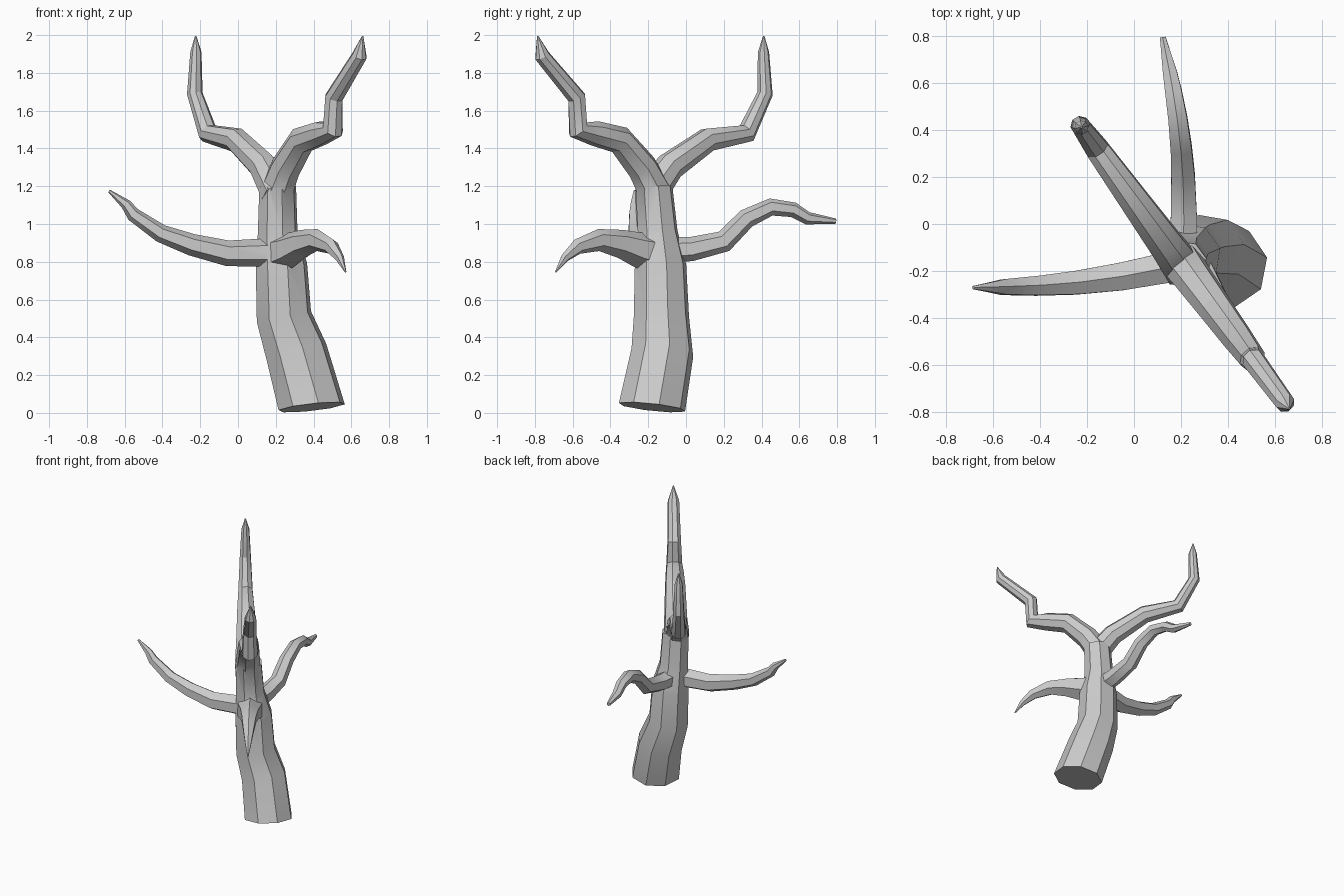
import bpy, bmesh, math
from mathutils import Vector

if "Cube" in bpy.data.objects:
    bpy.data.objects.remove(bpy.data.objects["Cube"])

def tube(name, c, radii, sides, phase=0.0, first=None):
    """Closed faceted tube along the points c."""
    seg = [(b - a).normalized() for a, b in zip(c, c[1:])]
    tan = [first or seg[0]] + [(a + b).normalized() for a, b in zip(seg, seg[1:])] + [seg[-1]]
    tan[0] = tan[0].normalized()
    ref = Vector((1, 0, 0)) if abs(tan[0].z) > 0.8 else Vector((0, 0, 1))
    u = (ref - tan[0] * ref.dot(tan[0])).normalized()
    bm = bmesh.new()
    rings, prev = [], tan[0]
    for p, t, rad in zip(c, tan, radii):
        u = prev.rotation_difference(t) @ u
        prev = t
        v = t.cross(u)
        rings.append([bm.verts.new(p + rad * (math.cos(a) * u + math.sin(a) * v))
                      for a in (phase + i * math.tau / sides for i in range(sides))])
    for r, s in zip(rings, rings[1:]):
        for i in range(sides):
            j = (i + 1) % sides
            bm.faces.new((r[i], r[j], s[j], s[i]))
    bm.faces.new(rings[0][::-1])
    bm.faces.new(rings[-1])
    bmesh.ops.recalc_face_normals(bm, faces=bm.faces)
    me = bpy.data.meshes.new(name)
    bm.to_mesh(me)
    bm.free()
    ob = bpy.data.objects.new(name, me)
    bpy.context.collection.objects.link(ob)
    return ob

def branch(name, start, end, profile, thick, thin, sides=6, bow=0.0, tip=0.004):
    """Branch in a vertical plane: profile is (distance out, height); merged into the tree."""
    a = Vector((*start, 0))
    d = Vector((*end, 0)) - a
    length = d.length
    d.normalize()
    side = Vector((-d.y, d.x, 0))
    c = [a + d * s + side * bow * math.sin(math.pi * min(s / length, 1)) + Vector((0, 0, z))
         for s, z in profile]
    n = len(c) - 2
    radii = [thick + (thin - thick) * i / n for i in range(n + 1)] + [tip]
    part = tube(name, c, radii, sides, 0.3 if sides == 8 else 0.0)
    bpy.context.view_layer.objects.active = tree
    mod = tree.modifiers.new("join", 'BOOLEAN')
    mod.operation = 'UNION'
    mod.solver = 'EXACT'
    mod.object = part
    bpy.ops.object.modifier_apply(modifier=mod.name)
    bpy.data.objects.remove(part)

# Trunk, bent and tapering, with a tilted foot
trunk = [Vector(p) for p in ((0.39, -0.18, 0.03), (0.31, -0.125, 0.32), (0.243, -0.13, 0.51),
                             (0.23, -0.135, 0.78), (0.21, -0.15, 0.96), (0.21, -0.17, 1.2))]
tree = tube("tree", trunk, (0.18, 0.168, 0.15, 0.14, 0.108, 0.1), 8, 0.2, Vector((-0.11, 0.11, 1)))

# Two tall forks
branch("back_fork", (0.21, -0.19), (-0.23, 0.42),
       ((0, 1.16), (0.13, 1.305), (0.374, 1.445), (0.63, 1.48), (0.75, 1.69), (0.74, 1.91),
        (0.742, 1.995)), 0.09, 0.03, 8)
branch("front_fork", (0.2, -0.16), (0.66, -0.785),
       ((0, 1.16), (0.09, 1.3), (0.237, 1.445), (0.4, 1.48), (0.51, 1.5), (0.52, 1.67),
        (0.747, 1.89), (0.776, 1.995)), 0.092, 0.042, 8)

# Three lower branches
branch("left_branch", (0.22, -0.17), (-0.69, -0.27),
       ((0, 0.85), (0.28, 0.845), (0.47, 0.89), (0.635, 0.95), (0.78, 1.05), (0.82, 1.105),
        (0.908, 1.175)), 0.078, 0.028, bow=0.028, tip=0.008)
branch("front_branch", (0.22, -0.16), (0.57, -0.69),
       ((0, 0.84), (0.12, 0.865), (0.225, 0.895), (0.363, 0.915), (0.497, 0.88), (0.578, 0.82),
        (0.635, 0.745)), 0.11, 0.024)
branch("back_branch", (0.21, -0.12), (0.122, 0.795),
       ((0, 0.86), (0.15, 0.868), (0.32, 0.908), (0.44, 1.03), (0.57, 1.09), (0.69, 1.075),
        (0.766, 1.03), (0.917, 1.015)), 0.07, 0.034, bow=-0.033, tip=0.014)

# Crisp facets around the bark, soft along its length
bpy.ops.object.select_all(action='DESELECT')
tree.select_set(True)
bpy.context.view_layer.objects.active = tree
bpy.ops.object.shade_smooth_by_angle(angle=math.radians(30))
